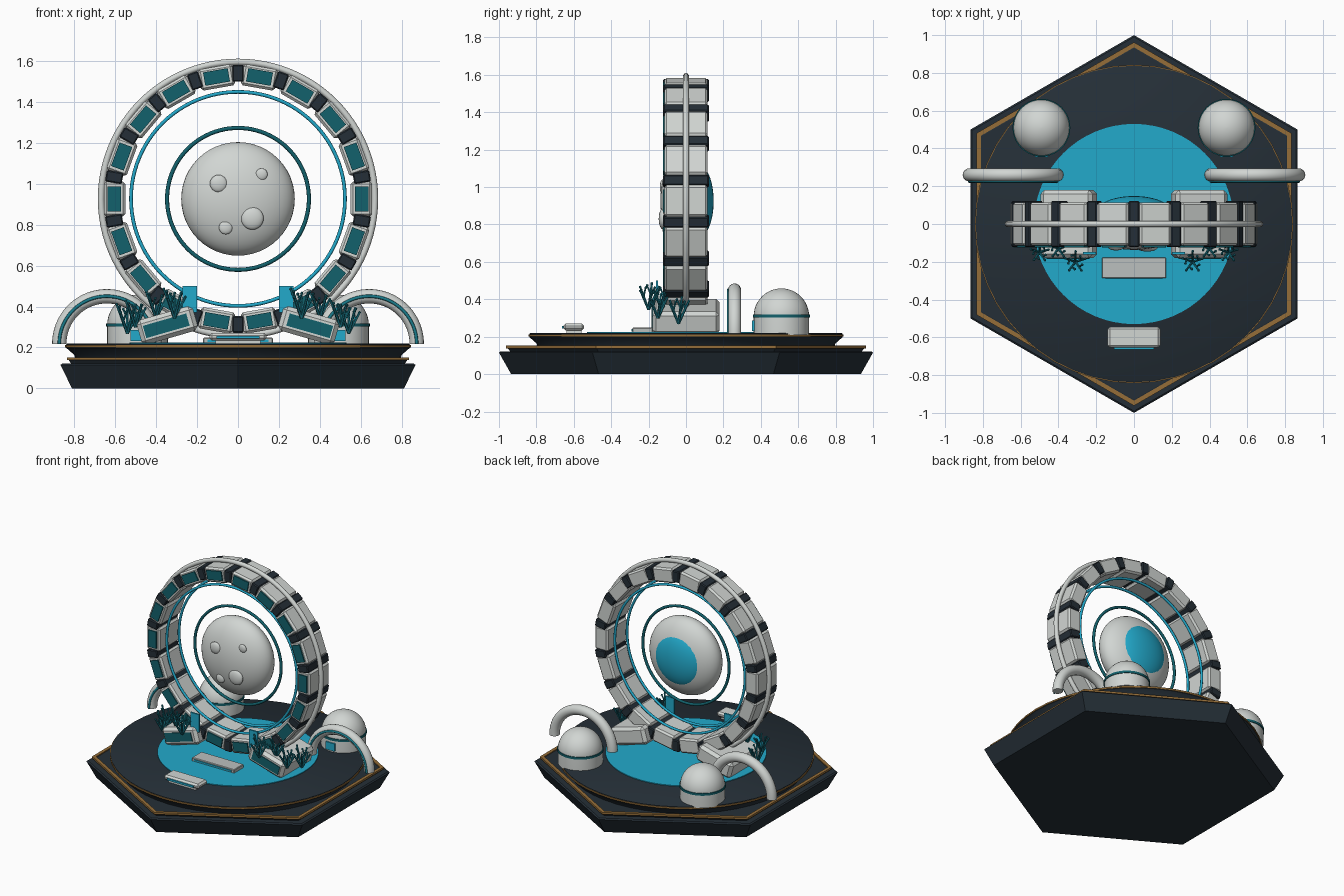
import bpy, bmesh, math
from mathutils import Vector, Matrix

if "Cube" in bpy.data.objects:
    bpy.data.objects.remove(bpy.data.objects["Cube"])

def mat(name, r, g, b):
    m = bpy.data.materials.new(name)
    m.diffuse_color = (r, g, b, 1)
    m.use_nodes = True
    m.node_tree.nodes["Principled BSDF"].inputs["Base Color"].default_value = m.diffuse_color
    return m

NAVY = mat("dark navy", .018, .028, .038)
WHITE = mat("pale grey", .64, .67, .65)
GREY = mat("mid grey", .50, .53, .52)
CYAN = mat("bright cyan", .016, .40, .60)
TEAL = mat("deep teal", .006, .12, .15)
CORAL = mat("coral teal", .010, .20, .26)
GOLD = mat("dull gold", .30, .155, .04)

def finish(bm, name, m, smooth=True, angle=35):
    bmesh.ops.recalc_face_normals(bm, faces=bm.faces)
    me = bpy.data.meshes.new(name)
    bm.to_mesh(me)
    bm.free()
    me.materials.append(m)
    if smooth:
        me.shade_smooth()
        me.set_sharp_from_angle(angle=math.radians(angle))
    ob = bpy.data.objects.new(name, me)
    bpy.context.collection.objects.link(ob)
    return ob

def box(name, size, loc, m, tilt=0, bevel=0):
    bm = bmesh.new()
    bmesh.ops.create_cube(bm, size=1, matrix=Matrix.Diagonal((*size, 1)))
    if bevel:
        bmesh.ops.bevel(bm, geom=bm.edges[:], offset=bevel, segments=1, affect='EDGES')
    bm.transform(Matrix.Translation(loc) @ Matrix.Rotation(tilt, 4, 'Y'))
    return finish(bm, name, m, smooth=False)

def lathe(name, profile, n, m, loc=(0, 0, 0), closed=False, smooth=True):
    """Stack of n-sided rings with a vertex on +y; capped unless closed into a loop."""
    bm = bmesh.new()
    rings = []
    for r, z in profile:
        rings.append([bm.verts.new((r * math.cos(a), r * math.sin(a), z))
                      for a in (math.pi / 2 + 2 * math.pi * i / n for i in range(n))])
    pairs = list(zip(rings, rings[1:])) + ([(rings[-1], rings[0])] if closed else [])
    for a, b in pairs:
        for i in range(n):
            j = (i + 1) % n
            bm.faces.new((a[i], a[j], b[j], b[i]))
    if not closed:
        bm.faces.new(rings[0])
        bm.faces.new(rings[-1])
    bm.transform(Matrix.Translation(loc))
    return finish(bm, name, m, smooth)

def arc_tube(name, R, r, loc, m, a0=0, a1=2 * math.pi, n=96, k=10):
    """Tube bent along an arc in the xz plane."""
    bm = bmesh.new()
    full = a1 - a0 > 6.28
    rings = []
    for i in range(n if full else n + 1):
        a = a0 + (a1 - a0) * i / n
        ring = []
        for j in range(k):
            b = 2 * math.pi * j / k
            d = R + r * math.cos(b)
            ring.append(bm.verts.new((loc[0] + d * math.cos(a), loc[1] + r * math.sin(b),
                                      loc[2] + d * math.sin(a))))
        rings.append(ring)
    for a, b in zip(rings, rings[1:] + (rings[:1] if full else [])):
        for j in range(k):
            q = (j + 1) % k
            bm.faces.new((a[j], a[q], b[q], b[j]))
    if not full:
        bm.faces.new(rings[0])
        bm.faces.new(rings[-1])
    return finish(bm, name, m, angle=50)

def ellipsoid(name, radii, loc, m, u=48, v=24):
    bm = bmesh.new()
    bmesh.ops.create_uvsphere(bm, u_segments=u, v_segments=v, radius=1)
    bm.transform(Matrix.Translation(loc) @ Matrix.Diagonal((*radii, 1)))
    return finish(bm, name, m)

def coral(name, base, s):
    """Five branching arms leaning outward, each with a side twig."""
    bm = bmesh.new()
    def stick(p, q, r):
        d = q - p
        M = Matrix.Translation((p + q) / 2) @ d.to_track_quat('Z', 'Y').to_matrix().to_4x4()
        bmesh.ops.create_cone(bm, cap_ends=True, segments=6, radius1=r, radius2=r * .7,
                              depth=d.length, matrix=M)
    base = Vector(base)
    for i in range(5):
        a = 2 * math.pi * i / 5 + .3
        out = Vector((math.cos(a), math.sin(a), 0))
        tip = base + out * .055 * s + Vector((0, 0, (.10 + .02 * (i % 3)) * s))
        stick(base, tip, .008)
        mid = base.lerp(tip, .6)
        end = mid + Vector((-out.y, out.x, 0)) * .02 * s + Vector((0, 0, .045 * s))
        stick(mid, end, .006)
        for p in (tip, end):
            bmesh.ops.create_icosphere(bm, subdivisions=1, radius=.008,
                                       matrix=Matrix.Translation(p))
    finish(bm, name, CORAL)

# Hexagonal plinth, round deck, pool
lathe("plinth", [(.935, 0), (1, .115), (.99, .122), (.94, .122), (.955, .14), (.93, .146)],
      6, NAVY, smooth=False)
lathe("plinth_trim", [(.935, .138), (.962, .138), (.962, .152), (.935, .152)], 6, GOLD,
      closed=True, smooth=False)
lathe("deck", [(.79, .14), (.80, .165), (.838, .198), (.838, .215), (.832, .219)], 48, NAVY)
lathe("deck_trim", [(.83, .2), (.843, .2), (.843, .211), (.83, .211)], 48, GOLD, closed=True)
lathe("pool", [(.53, .215), (.53, .224)], 64, CYAN)

# Great ring: 18 modules, windows and connectors
C = .925
for i in range(18):
    for kind, t in (("module", math.radians(20 * i + 10)), ("connector", math.radians(20 * i))):
        s, c = math.sin(t), math.cos(t)
        if kind == "module":
            box("ring_module", (.17, .23, .105), (.602 * s, 0, C + .602 * c), WHITE, t, .012)
            box("ring_window", (.122, .009, .066), (.604 * s, -.119, C + .604 * c), TEAL, t)
        else:
            box("ring_connector", (.056, .244, .082), (.613 * s, 0, C + .613 * c), NAVY, t, .006)
arc_tube("outer_rail", .668, .016, (0, 0, C), WHITE)
for y in (-.07, .07):
    arc_tube("light_ring", .522, .009, (0, y, C), CYAN)
arc_tube("halo_ring", .346, .010, (0, 0, C), TEAL)

# Moon with raised craters and glowing back lens
ellipsoid("moon", (.277, .137, .277), (0, 0, C), WHITE)
ellipsoid("moon_lens", (.20, .087, .20), (0, .061, C), CYAN)
for x, z, r in ((-.095, 1.0, .042), (.115, 1.045, .029), (.07, .83, .055), (-.06, .785, .033)):
    y = -.137 * math.sqrt(1 - (x * x + (z - C) ** 2) / .277 ** 2)
    ellipsoid("crater", (r, r * .4, r), (x, y, z), WHITE, 24, 12)

# Mirrored parts on both sides
for sx in (-1, 1):
    # Tilted planter cradles with windows, screens and corals
    t = sx * math.radians(16)
    box("planter", (.285, .36, .125), (sx * .345, 0, .308), WHITE, t, .02)
    box("planter_window", (.22, .009, .062), (sx * .35, -.181, .306), TEAL, t)
    box("screen", (.07, .012, .13), (sx * .235, -.155, .435), CYAN)
    coral("coral_inner", (sx * .31, -.20, .345), 1)
    coral("coral_middle", (sx * .40, -.13, .345), .9)
    coral("coral_outer", (sx * .50, -.15, .30), .9)
    coral("coral_low", (sx * .54, -.04, .27), 1)

    # Habitat domes
    dome = [(.148, .21), (.148, .31)] + [
        (.148 * math.cos(a), .31 + .148 * math.sin(a))
        for a in (math.pi / 2 * k / 12 for k in range(1, 12))] + [(.002, .458)]
    lathe("dome", dome, 40, WHITE, (sx * .49, .51, 0))
    lathe("dome_band", [(.145, .302), (.153, .302), (.153, .318), (.145, .318)], 40, TEAL,
          (sx * .49, .51, 0), closed=True)
    box("dome_door", (.07, .012, .055), (sx * .49, .36, .258), CYAN)

    # Arched tubes with a front stripe
    arc_tube("arch", .232, .035, (sx * .64, .26, .218), WHITE, 0, math.pi, 40, 16)
    arc_tube("arch_stripe", .232, .008, (sx * .64, .226, .218), CORAL, 0, math.pi, 40, 8)

# Entry step and front console
box("step", (.34, .11, .03), (0, -.232, .233), GREY, 0, .004)
box("step_light", (.30, .008, .012), (0, -.288, .234), CYAN)
box("console_foot", (.22, .08, .03), (0, -.60, .23), WHITE)
box("console", (.28, .11, .036), (0, -.60, .252), WHITE, 0, .012)
box("console_light", (.21, .009, .014), (0, -.659, .25), CYAN)
